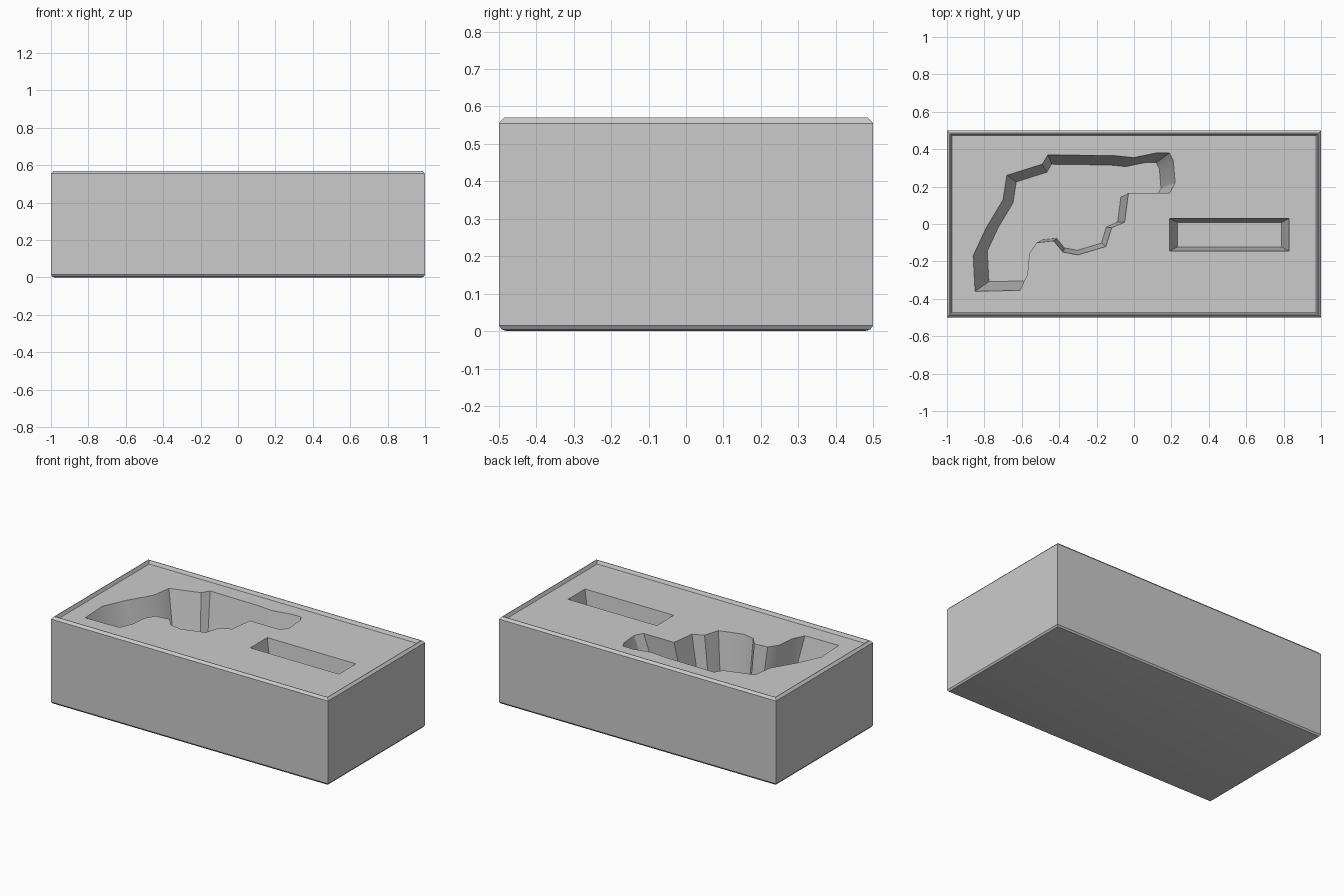
import bpy, bmesh
from mathutils import Vector

if "Cube" in bpy.data.objects:
    bpy.data.objects.remove(bpy.data.objects["Cube"])

HX, HY = 1.0, 0.5
TOP, FOAM = 0.57, 0.55
PARTS = []


def finish(name, bm):
    bmesh.ops.recalc_face_normals(bm, faces=bm.faces)
    me = bpy.data.meshes.new(name)
    bm.to_mesh(me)
    bm.free()
    ob = bpy.data.objects.new(name, me)
    bpy.context.collection.objects.link(ob)
    return ob


def skin(bm, rings):
    loops = [[bm.verts.new(p) for p in r] for r in rings]
    for a, b in zip(loops, loops[1:]):
        n = len(a)
        for i in range(n):
            bm.faces.new((a[i], a[(i + 1) % n], b[(i + 1) % n], b[i]))
    bm.faces.new(loops[0][::-1])
    bm.faces.new(loops[-1])


def rect(inset, z):
    x, y = HX - inset, HY - inset
    return [(-x, -y, z), (x, -y, z), (x, y, z), (-x, y, z)]


def tapered_cutter(name, outline, floor_z, scale):
    """Outline at foam level, shrinking towards its floor about its bounding centre."""
    xs, ys = [p[0] for p in outline], [p[1] for p in outline]
    c = Vector(((min(xs) + max(xs)) / 2, (min(ys) + max(ys)) / 2))

    def ring(sx, sy, z):
        return [(c.x + (x - c.x) * sx, c.y + (y - c.y) * sy, z) for x, y in outline]

    over = 0.02
    k = over / (FOAM - floor_z)
    bm = bmesh.new()
    skin(bm, [ring(*scale, floor_z),
              ring(1 + (1 - scale[0]) * k, 1 + (1 - scale[1]) * k, FOAM + over)])
    ob = finish(name, bm)
    ob.hide_render = True
    return ob


# Case body: chamfered base, bevelled rim, shallow tray top
bm = bmesh.new()
skin(bm, [rect(0.022, 0), rect(0.008, 0.004), rect(0, 0.015), rect(0, 0.555),
          rect(0.014, TOP), rect(0.018, TOP), rect(0.028, FOAM)])
case = finish("padded_case", bm)

# Recess outlines, seen from above
tool_outline = [(-0.85, -0.36), (-0.61, -0.355), (-0.57, -0.27), (-0.56, -0.16),
                (-0.52, -0.10), (-0.43, -0.09), (-0.38, -0.15), (-0.30, -0.165),
                (-0.15, -0.12), (-0.12, -0.02), (-0.05, 0.01), (-0.03, 0.165),
                (0.19, 0.165), (0.22, 0.22), (0.21, 0.34), (0.19, 0.38),
                (0.12, 0.38), (0.0, 0.355), (-0.10, 0.365), (-0.46, 0.37),
                (-0.49, 0.32), (-0.68, 0.26), (-0.70, 0.13), (-0.79, -0.02),
                (-0.86, -0.17)]
slot_outline = [(0.19, -0.145), (0.83, -0.145), (0.83, 0.03), (0.19, 0.03)]

cutters = [tapered_cutter("tool_recess_cutter", tool_outline, 0.30, (0.86, 0.86)),
           tapered_cutter("slot_recess_cutter", slot_outline, 0.35, (0.87, 0.75))]
for cutter in cutters:
    mod = case.modifiers.new("recess", 'BOOLEAN')
    mod.operation = 'DIFFERENCE'
    mod.solver = 'EXACT'
    mod.object = cutter

# Apply the cuts and remove the helpers
bpy.context.view_layer.objects.active = case
case.select_set(True)
for mod in list(case.modifiers):
    bpy.ops.object.modifier_apply(modifier=mod.name)
for cutter in cutters:
    bpy.data.objects.remove(cutter)
bpy.ops.object.shade_smooth_by_angle(angle=0.5)
